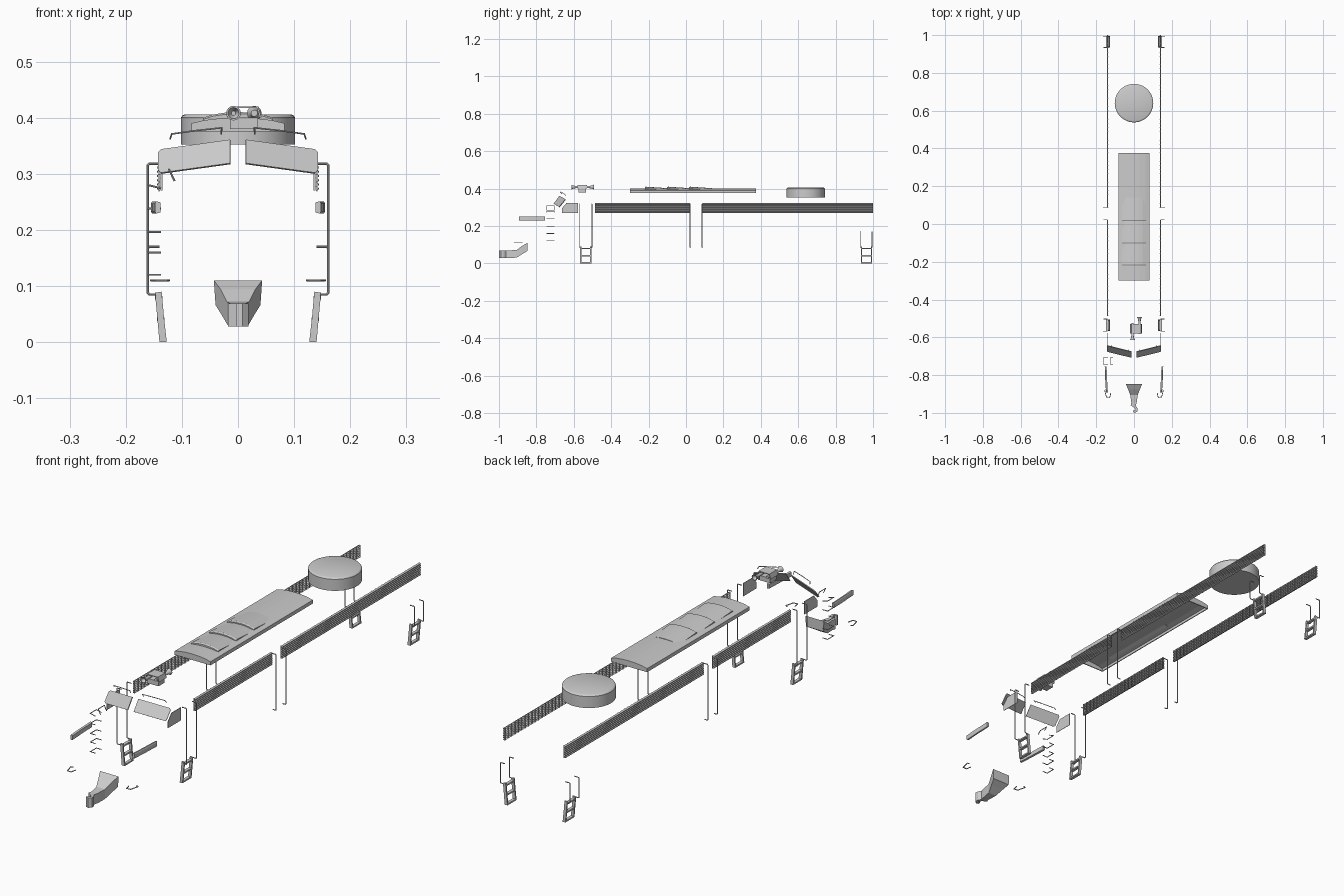
import bpy, bmesh, math
from mathutils import Vector


def mesh(name, verts, faces, smooth=False):
    me = bpy.data.meshes.new(name)
    me.from_pydata([tuple(v) for v in verts], [], faces)
    bm = bmesh.new()
    bm.from_mesh(me)
    bmesh.ops.recalc_face_normals(bm, faces=bm.faces)
    bm.to_mesh(me)
    bm.free()
    ob = bpy.data.objects.new(name, me)
    bpy.context.collection.objects.link(ob)
    if smooth:
        bpy.ops.object.select_all(action='DESELECT')
        bpy.context.view_layer.objects.active = ob
        ob.select_set(True)
        bpy.ops.object.shade_smooth_by_angle(angle=math.radians(35))
    return ob


def loft(name, rings, smooth=False, caps=True):
    n = len(rings[0])
    verts = [v for r in rings for v in r]
    faces = [(k * n + i, k * n + (i + 1) % n, (k + 1) * n + (i + 1) % n, (k + 1) * n + i)
             for k in range(len(rings) - 1) for i in range(n)]
    if caps:
        faces += [tuple(range(n)), tuple(range((len(rings) - 1) * n, len(rings) * n))]
    return mesh(name, verts, faces, smooth)


def prism(name, pts, axis, a, b):
    def put(p, t):
        c = list(p)
        c.insert(axis, t)
        return c
    return loft(name, [[put(p, t) for p in pts] for t in (a, b)])


def box(name, x, y, z):
    return prism(name, [(x[0], y[0]), (x[1], y[0]), (x[1], y[1]), (x[0], y[1])], 2, *z)


def lathe(name, centre, profile, axis, n):
    # profile holds (radius, position along axis)
    rings = []
    for r, h in profile:
        ring = []
        for i in range(n):
            a = 2 * math.pi * i / n
            c = [r * math.cos(a), r * math.sin(a)]
            c.insert(axis, h)
            ring.append(Vector(c) + Vector(centre))
        rings.append(ring)
    return loft(name, rings, True)


def rod(name, pts, r=0.002, n=8):
    pts = [Vector(p) for p in pts]
    rings = []
    for i, p in enumerate(pts):
        d0 = (p - pts[max(i - 1, 0)]).normalized()
        d1 = (pts[min(i + 1, len(pts) - 1)] - p).normalized()
        t = (d0 + d1).normalized()
        seg = d0 if i else d1
        if i == 0:
            u = seg.orthogonal().normalized()
            w = seg.cross(u)
            ring = [p + r * (math.cos(2 * math.pi * k / n) * u + math.sin(2 * math.pi * k / n) * w)
                    for k in range(n)]
        else:
            # slide the last ring along its segment onto the mitre plane
            ring = [q + seg * ((p - q).dot(t) / seg.dot(t)) for q in rings[-1]]
        rings.append(ring)
    return loft(name, rings, True)


# front coupler: flared shank and hooked knuckle
def section(y, w0, w1, z0, z1):
    return [(-w0, y, z0), (w0, y, z0), (w1, y, z1), (-w1, y, z1)]


loft("coupler_shank", [section(-0.848, 0.040, 0.043, 0.066, 0.110),
                       section(-0.875, 0.030, 0.031, 0.050, 0.094),
                       section(-0.905, 0.019, 0.020, 0.031, 0.072),
                       section(-0.945, 0.014, 0.014, 0.028, 0.069)])
prism("coupler_knuckle", [(-0.014, -0.945), (0.014, -0.945), (0.010, -0.962), (0.018, -0.975),
                          (0.019, -0.990), (0.008, -1.0), (-0.004, -0.996), (-0.004, -0.988),
                          (0.006, -0.988), (0.008, -0.980), (-0.002, -0.970), (-0.018, -0.960)],
      2, 0.028, 0.069)

# roof hatch: arched shell, open below, with three overlapping plates
arch = [(-0.083, 0.390), (-0.06, 0.3955), (-0.03, 0.399), (0, 0.400),
        (0.03, 0.399), (0.06, 0.3955), (0.083, 0.390)]
inner = [(x * 0.95, z - 0.004) for x, z in arch]
shell = [(-0.083, 0.375)] + arch + [(0.083, 0.375), (0.079, 0.375)] + inner[::-1] + [(-0.079, 0.375)]
prism("roof_hatch", shell, 1, -0.30, 0.375)
for y0, y1 in ((-0.30, -0.296), (0.371, 0.375)):
    prism("hatch_end", [(-0.083, 0.375)] + arch + [(0.083, 0.375)], 1, y0, y1)
for i in range(3):
    y0 = -0.215 + i * 0.118

    def plate(y, h):
        top = [(x * 0.75, y, z + h) for x, z in arch]
        return top + [(x * 0.75, y, z - 0.002) for x, z in arch[::-1]]
    loft("hatch_plate", [plate(y0 - 0.005, 0.007), plate(y0, 0.010), plate(y0 + 0.118, 0.002)])

# roof fan housing
lathe("fan_housing", (0, 0.64, 0), [(0.102, 0.352), (0.102, 0.400), (0.099, 0.404), (0.094, 0.406)], 2, 48)

# horn: bracket and two trumpets facing opposite ways
prism("horn_bracket", [(-0.020, 0.400), (-0.014, 0.420), (0.036, 0.420), (0.042, 0.400),
                       (0.038, 0.400), (0.034, 0.417), (-0.012, 0.417), (-0.016, 0.400)], 1, -0.58, -0.53)
box("horn_base", (-0.014, 0.036), (-0.575, -0.535), (0.380, 0.400))
for x, d in ((-0.008, -1), (0.029, 1)):
    lathe("horn_trumpet", (x, -0.553, 0.408),
          [(0.006, -d * 0.03), (0.006, d * 0.035), (0.008, d * 0.050), (0.013, d * 0.060),
           (0.010, d * 0.060), (0.004, d * 0.045)], 1, 16)

flutes = 7
for s, side in ((1, "right"), (-1, "left")):
    # windshield with its grab rail
    front = [Vector((s * x, y, z)) for x, y, z in
             ((0.014, -0.708, 0.319), (0.137, -0.678, 0.302), (0.143, -0.675, 0.307),
              (0.143, -0.649, 0.338), (0.137, -0.646, 0.344), (0.014, -0.677, 0.361))]
    back = [p + Vector((-s * 0.001, 0.003, -0.002)) for p in front]
    loft("windshield_" + side, [front, back])
    rod("windshield_rail_" + side, [(s * 0.030, -0.665, 0.371), (s * 0.029, -0.672, 0.382),
                                    (s * 0.075, -0.661, 0.377), (s * 0.118, -0.650, 0.371),
                                    (s * 0.121, -0.643, 0.362)], 0.0015)

    # cab side window
    prism("side_window_" + side, [(-0.663, 0.268), (-0.578, 0.268), (-0.578, 0.322),
                                  (-0.640, 0.322), (-0.663, 0.295)], 0, s * 0.140, s * 0.142)

    # tapered bar along the nose
    loft("nose_bar_" + side,
         [[(s * (x + dx), y, z) for dx, z in ((-0.005, 0.231), (0.003, 0.229), (0.005, 0.233),
                                             (0.005, 0.247), (0.003, 0.251), (-0.005, 0.249))]
          for x, y in ((0.150, -0.754), (0.147, -0.83), (0.143, -0.893))])

    # grab iron low on the nose
    rod("nose_grab_" + side, [(s * 0.123, -0.895, 0.11), (s * 0.128, -0.918, 0.11), (s * 0.146, -0.916, 0.11),
                              (s * 0.155, -0.880, 0.11), (s * 0.146, -0.876, 0.11)])

    # long slatted grilles with upright ribs behind
    for y0, y1 in ((-0.487, 0.022), (0.087, 1.0)):
        zig = []
        for i in range(flutes):
            z = 0.270 + i * 0.0075
            zig += [(0.138, z), (0.144, z + 0.002), (0.144, z + 0.005)]
        zig.append((0.138, 0.3225))
        ring = [(s * x, z) for x, z in zig] + [(s * (x - 0.0012), z) for x, z in zig[::-1]]
        prism("grille_" + side, ring, 1, y0, y1)
        n = int((y1 - y0) / 0.022)
        verts, faces = [], []
        for i in range(n + 1):
            y = y0 + (y1 - y0 - 0.002) * i / n
            b = len(verts)
            verts += [(s * x, yy, z) for yy in (y, y + 0.002)
                      for x, z in ((0.135, 0.270), (0.138, 0.270), (0.138, 0.3225), (0.135, 0.3225))]
            faces += [tuple(b + k for k in f) for f in
                      ((0, 1, 2, 3), (4, 5, 6, 7), (0, 1, 5, 4), (1, 2, 6, 5), (2, 3, 7, 6), (3, 0, 4, 7))]
        mesh("grille_ribs_" + side, verts, faces)

    # tall handrails by the cab and mid body, short ones at the rear
    for y, top in ((-0.568, 0.318), (-0.503, 0.318), (0.022, 0.318), (0.086, 0.318),
                   (0.934, 0.170), (0.994, 0.170)):
        rod("handrail_" + side, [(s * 0.140, y, top), (s * 0.158, y, top), (s * 0.161, y, top - 0.003),
                                 (s * 0.161, y, 0.088), (s * 0.158, y, 0.085), (s * 0.146, y, 0.085)])

    # boarding steps front and rear
    prof = [(s * x, z) for x, z in ((0.136, 0.090), (0.148, 0.088), (0.144, 0.045), (0.140, 0.0),
                                    (0.127, 0.0), (0.132, 0.045))]
    for y in (-0.536, 0.965):
        for e in (-0.030, 0.024):
            prism("step_frame_" + side, prof, 1, y + e, y + e + 0.006)
        for x, z in ((0.127, 0.0), (0.131, 0.038), (0.135, 0.076)):
            xs = sorted((s * x, s * (x + 0.013)))
            box("step_tread_" + side, xs, (y - 0.026, y + 0.026), (z, z + 0.006))

# climbing grabs on the left of the nose
for z, dz in ((0.120, 0), (0.160, 0), (0.196, 0), (0.238, 0), (0.277, 0.006)):
    rod("nose_step_grab", [(-0.137, -0.745, z - dz / 2), (-0.160, -0.745, z + dz / 2),
                           (-0.160, -0.705, z + dz / 2), (-0.137, -0.705, z - dz / 2)], 0.0017)
rod("nose_top_grab", [(-0.113, -0.745, 0.287), (-0.123, -0.745, 0.308),
                      (-0.123, -0.705, 0.308), (-0.113, -0.705, 0.287)], 0.0017)
